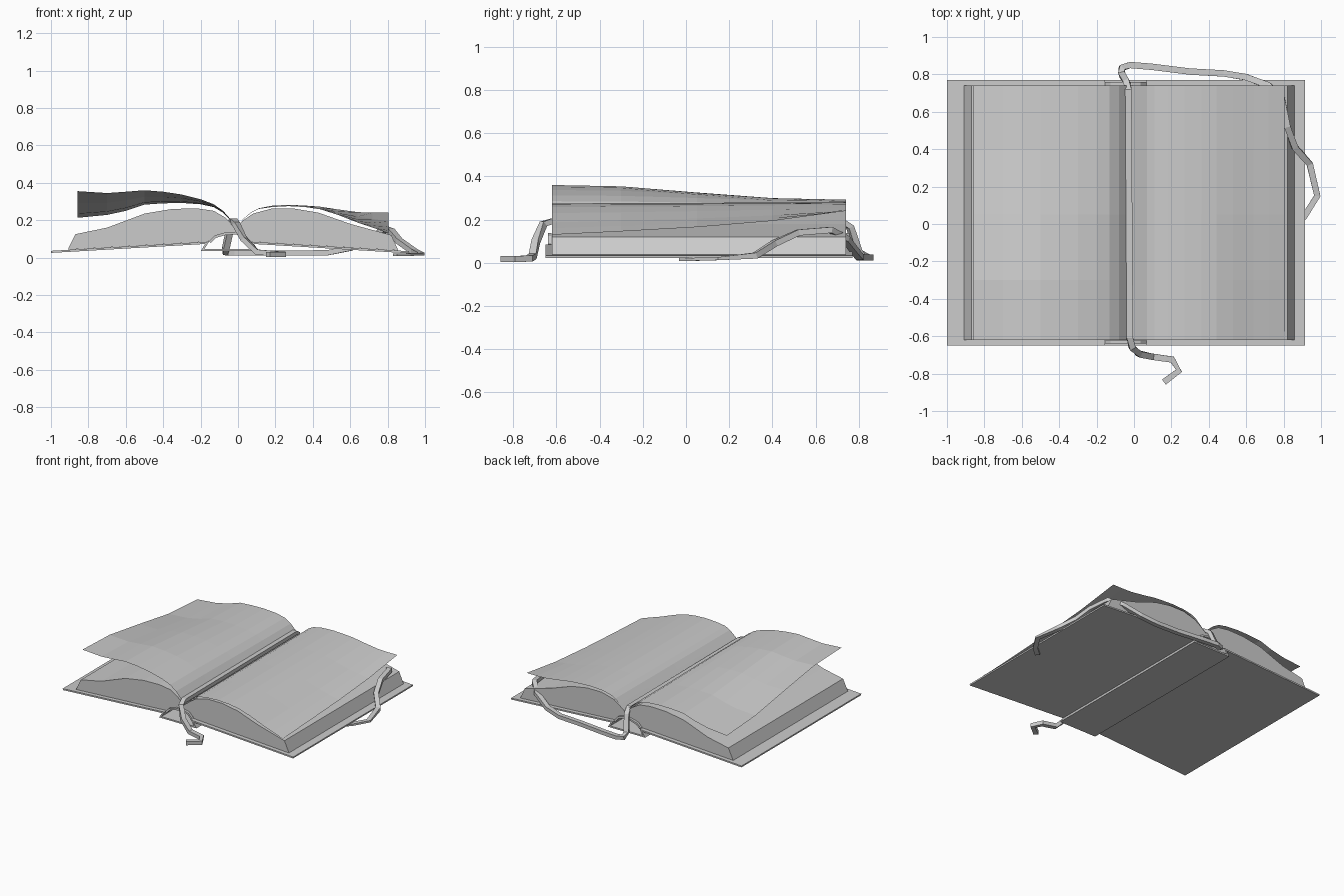
import bpy, bmesh
from mathutils import Vector

if "Cube" in bpy.data.objects:
    bpy.data.objects.remove(bpy.data.objects["Cube"])


def make(name, verts, faces):
    mesh = bpy.data.meshes.new(name)
    mesh.from_pydata(verts, [], faces)
    bm = bmesh.new()
    bm.from_mesh(mesh)
    bmesh.ops.recalc_face_normals(bm, faces=bm.faces)
    bm.to_mesh(mesh)
    bm.free()
    ob = bpy.data.objects.new(name, mesh)
    bpy.context.collection.objects.link(ob)
    return ob


def skin(name, rings, closed=True):
    """Joins rows of points; closed rows make a capped solid."""
    n = len(rings[0])
    verts = [p for r in rings for p in r]
    faces = []
    for k in range(len(rings) - 1):
        for i in range(n if closed else n - 1):
            j = (i + 1) % n
            faces.append((k*n + i, k*n + j, (k+1)*n + j, (k+1)*n + i))
    if closed:
        faces += [tuple(range(n)), tuple(range((len(rings)-1)*n, len(rings)*n))]
    return make(name, verts, faces)


def prism(name, profile, y0, y1):
    return skin(name, [[(x, y, z) for x, z in profile] for y in (y0, y1)])


def slab(name, line, thick, y0, y1):
    """Folded board: a strip through the line, with vertical or sideways thickness."""
    pts = [Vector(p) for p in line]
    low = []
    for i, p in enumerate(pts):
        dirs = [(b - a).normalized() for a, b in zip(pts[max(i-1, 0):i+1], pts[max(i-1, 0)+1:i+2])]
        norms = [Vector((d.y, -d.x)) for d in dirs]
        m = sum(norms, Vector((0, 0))).normalized()
        low.append(p + m * thick / max(m.dot(norms[0]), 0.4))
    # quads per segment, so the folded ends stay clean
    n = len(pts)
    verts = [(p.x, y, p.y) for y in (y0, y1) for p in pts + low]
    f = []
    for i in range(n - 1):
        a, b, c, d = i, i+1, n+i+1, n+i
        f += [(a, b, c, d), tuple(v + 2*n for v in (d, c, b, a)),
              (a, a+2*n, b+2*n, b), (d, c, c+2*n, d+2*n)]
    for i in (0, n-1):
        f.append((i, n+i, 3*n+i, 2*n+i))
    return make(name, verts, f)


# Covers and folded spine
slab("cover", [(-1, .036), (-.155, .085), (-.18, .045), (.09, .045),
               (.065, .085), (.913, .034)], .011, -.65, .77)

# Page blocks
prism("left_page_block",
      [(-.91, .042), (-.87, .125), (-.7, .16), (-.5, .235), (-.35, .26), (-.22, .263),
       (-.13, .25), (-.07, .215), (-.015, .165), (-.015, .135), (-.07, .13),
       (-.12, .115), (-.16, .085)], -.62, .74)
prism("right_page_block",
      [(.857, .038), (.82, .12), (.6, .18), (.43, .24), (.3, .262), (.18, .262),
       (.08, .235), (.03, .2), (-.015, .165), (-.015, .135), (.03, .125), (.07, .085)],
      -.62, .74)

# Arched bands at head and tail of the spine
arch = [(-.155, .088), (-.125, .118), (-.07, .134), (-.01, .138), (.035, .125), (.068, .088)]
for name, y in (("tail_band", -.64), ("head_band", .74)):
    slab(name, arch, .014, y, y + .018)


# Lifted loose pages, blended from front edge to back edge
def page(name, xs, front, back, blend):
    ys = (-.62, -.3, .05, .4, .74)
    skin(name, [[(x, y, a + (b - a)*t) for x, a, b in zip(xs, front, back)]
                for y, t in zip(ys, blend)], closed=False)


page("left_loose_page", (-.857, -.7, -.6, -.5, -.4, -.3, -.2, -.13, -.08, -.04),
     (.355, .345, .352, .36, .352, .337, .312, .285, .25, .205),
     (.213, .228, .25, .283, .29, .292, .285, .27, .24, .2), (0, .08, .45, .85, 1))
page("right_loose_page", (.0, .035, .07, .11, .18, .27, .36, .44, .53, .64, .72, .805),
     (.18, .21, .24, .26, .27, .275, .27, .258, .23, .187, .16, .13),
     (.18, .212, .243, .263, .277, .282, .278, .272, .258, .243, .24, .24),
     (0, .14, .32, .58, 1))

# Ribbon bookmark
path = [Vector(p) for p in (
    (.16, -.845, .017), (.24, -.785, .017), (.205, -.725, .02), (.1, -.71, .03),
    (.03, -.695, .1), (-.01, -.66, .18), (-.022, -.61, .195), (-.03, .72, .195),
    (-.04, .76, .165), (-.065, .8, .05), (-.065, .835, .026), (-.02, .85, .024),
    (.1, .84, .024), (.3, .815, .024), (.48, .805, .026), (.6, .785, .05),
    (.72, .74, .11), (.79, .67, .152), (.82, .52, .14), (.86, .41, .09),
    (.94, .32, .033), (.98, .15, .019), (.91, .04, .016), (.84, -.02, .016))]
rings = []
for i, p in enumerate(path):
    t = (path[min(i+1, len(path)-1)] - path[max(i-1, 0)]).normalized()
    s = t.cross(Vector((0, 0, 1))).normalized()
    n = s.cross(t)
    h = .007 if i > 20 else .014
    rings.append([p + s*a*.017 + n*b*h for a, b in ((-1, -1), (1, -1), (1, 1), (-1, 1))])
skin("ribbon", rings)
